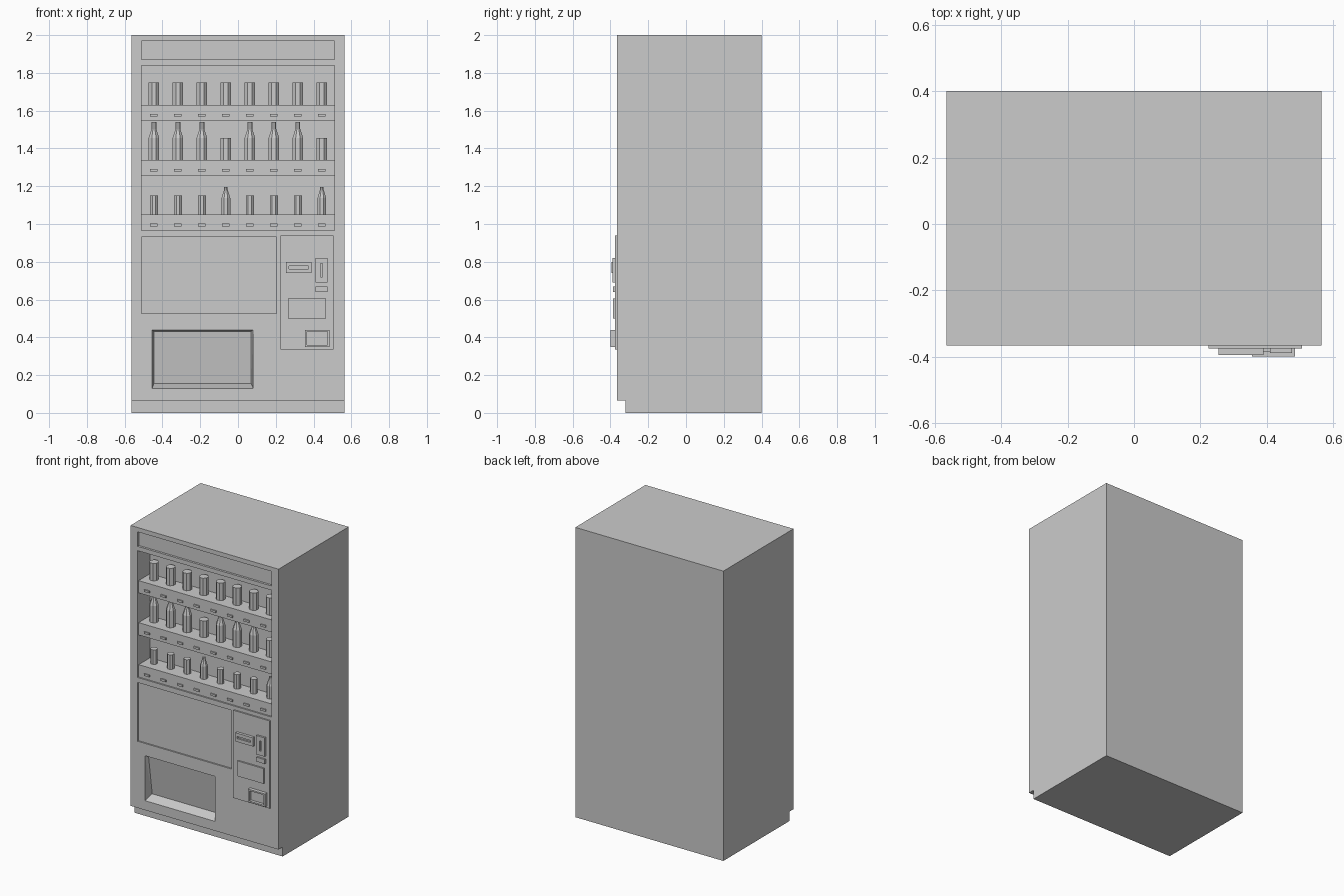
import bpy, bmesh, math
from mathutils import Matrix, Vector

if "Cube" in bpy.data.objects:
    bpy.data.objects.remove(bpy.data.objects["Cube"])

GREY = (0.6, 0.6, 0.6, 1)
mat = bpy.data.materials.new("plain grey")
mat.use_nodes = True
mat.diffuse_color = GREY
mat.node_tree.nodes["Principled BSDF"].inputs["Base Color"].default_value = GREY

FRONT = -0.365
BACK = 0.40
HALF = 0.565


def finish(name, bm):
    bmesh.ops.recalc_face_normals(bm, faces=bm.faces)
    mesh = bpy.data.meshes.new(name)
    bm.to_mesh(mesh)
    bm.free()
    mesh.materials.append(mat)
    obj = bpy.data.objects.new(name, mesh)
    bpy.context.collection.objects.link(obj)
    return obj


def box(name, x, y, z):
    bm = bmesh.new()
    size = (x[1] - x[0], y[1] - y[0], z[1] - z[0])
    centre = (sum(x) / 2, sum(y) / 2, sum(z) / 2)
    bmesh.ops.create_cube(bm, size=1, matrix=Matrix.Translation(centre) @ Matrix.Diagonal((*size, 1)))
    return finish(name, bm)


def cut(target, cutter):
    """Subtract the cutter from the target and discard the cutter."""
    cutter.hide_render = True
    mod = target.modifiers.new("cut", "BOOLEAN")
    mod.operation, mod.solver, mod.object = "DIFFERENCE", "EXACT", cutter
    bpy.context.view_layer.objects.active = target
    bpy.ops.object.modifier_apply(modifier=mod.name)
    bpy.data.objects.remove(cutter)


def recess(target, x, z, depth, front=FRONT):
    cut(target, box("cutter", x, (front - 0.05, front + depth), z))


def lathe(name, profile, location, sides=8):
    """Closed solid of revolution from (radius, height) points."""
    bm = bmesh.new()
    rings = []
    for r, h in profile:
        angles = [math.tau * (i + 0.5) / sides for i in range(sides)]
        rings.append([bm.verts.new(Vector(location) + Vector((r * math.cos(a), r * math.sin(a), h)))
                      for a in angles])
    for low, high in zip(rings, rings[1:]):
        for i in range(sides):
            j = (i + 1) % sides
            bm.faces.new((low[i], low[j], high[j], high[i]))
    bm.faces.new(rings[0])
    bm.faces.new(rings[-1])
    return finish(name, bm)


# Cabinet with a set-back plinth
bm = bmesh.new()
side = [(-0.32, 0), (BACK, 0), (BACK, 2), (FRONT, 2), (FRONT, 0.065), (-0.32, 0.065)]
face = bm.faces.new([bm.verts.new((-HALF, y, z)) for y, z in side])
swept = bmesh.ops.extrude_face_region(bm, geom=[face])["geom"]
bmesh.ops.translate(bm, vec=(2 * HALF, 0, 0), verts=[v for v in swept if isinstance(v, bmesh.types.BMVert)])
cabinet = finish("cabinet", bm)

# Sign panel, display window and lower panel
recess(cabinet, (-0.51, 0.51), (1.87, 1.97), 0.015)
recess(cabinet, (-0.51, 0.51), (0.965, 1.84), 0.135)
recess(cabinet, (-0.51, 0.205), (0.525, 0.93), 0.01)

# Pickup bay with a tilted flap at the back
bm = bmesh.new()
for y0, y1, x0, x1, z0, z1 in [(FRONT, FRONT, -0.455, 0.08, 0.13, 0.44),
                               (FRONT + 0.065, FRONT + 0.025, -0.445, 0.07, 0.155, 0.43)]:
    for x in (x0, x1):
        bm.verts.new((x, y0, z0))
        bm.verts.new((x, y1, z1))
bmesh.ops.convex_hull(bm, input=bm.verts)
flap_cutter = finish("cutter", bm)
cut(cabinet, flap_cutter)

# Shelves, buttons and drinks
CAN = [(1, 0), (1, 1)]
BOTTLE = [(1, 0), (1, 0.58), (0.45, 0.82), (0.45, 1)]
SLIM = [(1, 0), (1, 0.6), (0.4, 0.92), (0.4, 1)]
# Each row: shelf top, can size, bottle size, bottle shape, bottle places
rows = [(1.63, (0.03, 0.12), (0, 0), CAN, ()),
        (1.34, (0.03, 0.115), (0.03, 0.2), BOTTLE, (0, 1, 2, 4, 5, 6)),
        (1.05, (0.023, 0.1), (0.025, 0.145), SLIM, (3, 7))]
for top, can, bottle, shape, places in rows:
    box("shelf", (-0.515, 0.515), (FRONT + 0.01, FRONT + 0.14), (top - 0.085, top))
    for i in range(8):
        x = -0.445 + 0.127 * i
        box("selection_button", (x - 0.02, x + 0.02), (FRONT + 0.002, FRONT + 0.015),
            (top - 0.062, top - 0.048))
        is_bottle = i in places
        (r, h), outline = (bottle, shape) if is_bottle else (can, CAN)
        lathe("bottle" if is_bottle else "can", [(r * a, h * b) for a, b in outline],
              (x, FRONT + 0.085, top))

# Payment panel
PANEL = FRONT - 0.01
box("payment_panel", (0.225, 0.505), (PANEL, FRONT + 0.005), (0.335, 0.94))
note = box("note_slot", (0.255, 0.39), (-0.394, PANEL + 0.002), (0.74, 0.80))
recess(note, (0.27, 0.372), (0.763, 0.777), 0.012, -0.394)
coin = box("coin_slot", (0.41, 0.475), (-0.388, PANEL + 0.002), (0.69, 0.82))
recess(coin, (0.437, 0.447), (0.72, 0.79), 0.01, -0.388)
box("return_button", (0.41, 0.475), (-0.387, PANEL + 0.002), (0.64, 0.67))
box("price_display", (0.265, 0.465), (-0.386, PANEL + 0.002), (0.50, 0.605))
tray = box("coin_return", (0.355, 0.485), (-0.399, PANEL + 0.002), (0.35, 0.44))
recess(tray, (0.366, 0.474), (0.36, 0.43), 0.02, -0.399)
